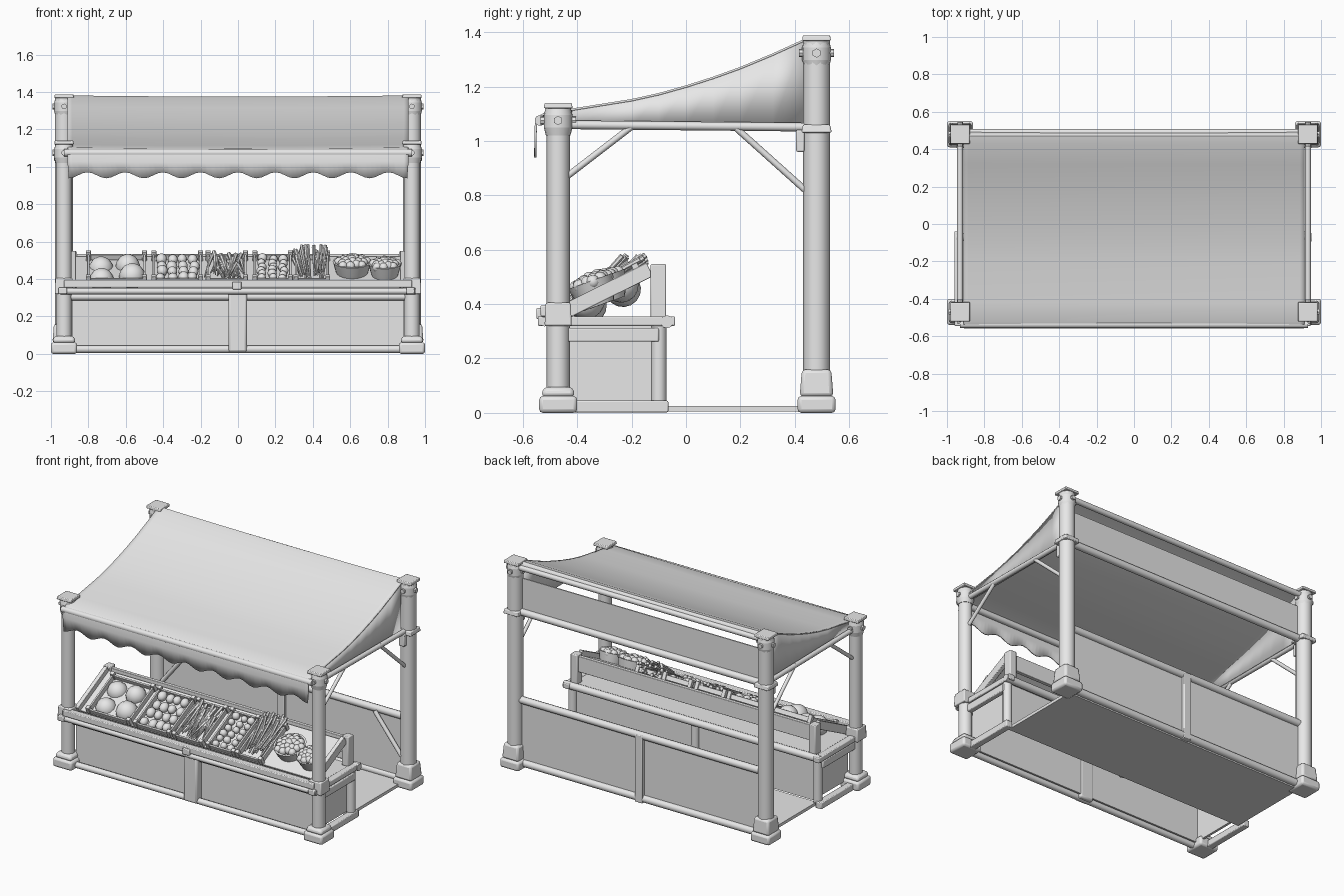
import bpy, bmesh, math, random
from mathutils import Vector, Matrix

random.seed(4)
if "Cube" in bpy.data.objects:
    bpy.data.objects.remove(bpy.data.objects["Cube"], do_unlink=True)

grey = bpy.data.materials.new("plain_grey")
grey.use_nodes = True
grey.diffuse_color = (0.8, 0.8, 0.8, 1)
grey.node_tree.nodes["Principled BSDF"].inputs["Base Color"].default_value = (0.8, 0.8, 0.8, 1)


def part(name, bm, bevel=0, thick=0):
    bmesh.ops.recalc_face_normals(bm, faces=bm.faces)
    me = bpy.data.meshes.new(name)
    bm.to_mesh(me)
    bm.free()
    me.materials.append(grey)
    me.shade_smooth()
    me.set_sharp_from_angle(angle=math.radians(40))
    ob = bpy.data.objects.new(name, me)
    bpy.context.scene.collection.objects.link(ob)
    if thick:
        m = ob.modifiers.new("thickness", 'SOLIDIFY')
        m.thickness, m.offset = thick, 0
    if bevel:
        m = ob.modifiers.new("bevel", 'BEVEL')
        m.width, m.segments = bevel, 2


def add_box(bm, lo, hi, M=Matrix()):
    lo, hi = Vector(lo), Vector(hi)
    S = Matrix.Diagonal((*(hi - lo), 1))
    bmesh.ops.create_cube(bm, size=1, matrix=M @ Matrix.Translation((lo + hi) / 2) @ S)


def add_rod(bm, p, q, r, r2=None, n=10):
    p, q = Vector(p), Vector(q)
    d = q - p
    M = Matrix.Translation((p + q) / 2) @ d.to_track_quat('Z', 'Y').to_matrix().to_4x4()
    bmesh.ops.create_cone(bm, cap_ends=True, segments=n, radius1=r,
                          radius2=r if r2 is None else r2, depth=d.length, matrix=M)


def add_block(bm, x, y, z0, z1, h0, h1):
    """Square tapered block with half widths h0 (bottom) and h1 (top)."""
    M = Matrix.Translation((x, y, (z0 + z1) / 2)) @ Matrix.Rotation(math.pi / 4, 4, 'Z')
    bmesh.ops.create_cone(bm, cap_ends=True, segments=4, radius1=h0 * math.sqrt(2),
                          radius2=h1 * math.sqrt(2), depth=z1 - z0, matrix=M)


def add_ball(bm, c, r, M=Matrix(), squash=1):
    bmesh.ops.create_uvsphere(bm, u_segments=12, v_segments=8, radius=r,
                              matrix=M @ Matrix.Translation(c) @ Matrix.Diagonal((1, squash, 1, 1)))


def add_sheet(bm, rows):
    grid = [[bm.verts.new(p) for p in row] for row in rows]
    for a, b in zip(grid, grid[1:]):
        for i in range(len(a) - 1):
            bm.faces.new((a[i], a[i + 1], b[i + 1], b[i]))


def rod(name, p, q, r):
    bm = bmesh.new()
    add_rod(bm, p, q, r)
    part(name, bm)


def box(name, lo, hi, bevel=0.005):
    bm = bmesh.new()
    add_box(bm, lo, hi)
    part(name, bm, bevel)


# Corner posts with feet, collars, heads, caps and pegs
for s, side in ((-1, "right"), (1, "left")):
    for end, y, top, r in (("front", -0.47, 1.14, 0.043), ("back", 0.48, 1.388, 0.05)):
        x = s * 0.93
        rod(f"{end}_{side}_post", (x, y, 0.02), (x, y, top - 0.02), r)
        bm = bmesh.new()
        foot = 0.095 if end == "front" else 0.16
        add_block(bm, x, y, 0, 0.062, 0.07, 0.07)
        add_block(bm, x, y, 0.06, foot, 0.062, 0.054)
        part(f"{end}_{side}_foot", bm, 0.014)
        bm = bmesh.new()
        for z0, z1, r0, r1 in ((0.12, 0.09, 0.045, 0.053), (0.09, 0.045, 0.053, 0.053), (0.045, 0.015, 0.053, 0.045)):
            add_rod(bm, (x, y, top - z0), (x, y, top - z1), r0, r1, 16)
        part(f"{end}_{side}_head", bm)
        bm = bmesh.new()
        add_block(bm, x, y, top - 0.02, top, 0.053, 0.05)
        part(f"{end}_{side}_cap", bm, 0.004)
        bm = bmesh.new()
        if end == "front":
            add_block(bm, x, y, 0.32, 0.405, 0.05, 0.046)
        else:
            add_block(bm, x, y, 1.03, 1.06, 0.056, 0.05)
        part(f"{end}_{side}_collar", bm, 0.006)
        bm = bmesh.new()
        z = top - 0.065
        add_rod(bm, (x, y - 0.065, z), (x, y + 0.065, z), 0.015, n=8)
        add_rod(bm, (x - 0.062, y, z), (x + 0.062, y, z), 0.017, n=6)
        part(f"{end}_{side}_pegs", bm)

    # Side rails and braces under the canopy
    x = s * 0.93
    rod(f"{side}_top_rail", (x, -0.5, 1.06), (x, 0.5, 1.05), 0.016)
    rod(f"{side}_front_brace", (x, -0.45, 0.86), (x, -0.19, 1.06), 0.012)
    rod(f"{side}_back_brace", (x, 0.46, 0.8), (x, 0.17, 1.06), 0.012)
    rod(f"{side}_fence_brace", (s * 0.9, 0.45, 0.2), (s * 0.7, 0.45, 0.45), 0.014)
    box(f"{side}_back_bracket", (x - 0.02, 0.405, 0.96), (x + 0.02, 0.435, 1.04))

    # Counter ends
    box(f"{side}_counter_beam", (x - 0.03, -0.545, 0.32), (x + 0.015, -0.04, 0.355))
    box(f"{side}_lower_beam", (x - 0.02, -0.47, 0.262), (x + 0.015, -0.1, 0.312))
    box(f"{side}_ground_beam", (x - 0.03, -0.5, 0.002), (x + 0.015, -0.065, 0.045))
    box(f"{side}_counter_panel", (s * 0.88 - 0.008, -0.45, 0.04), (s * 0.88 + 0.008, -0.1, 0.33), 0)
    rod(f"{side}_counter_leg", (s * 0.91, -0.1, 0.03), (s * 0.91, -0.1, 0.33), 0.029)
    box(f"{side}_tray_post", (s * 0.885 - 0.025, -0.13, 0.35), (s * 0.885 + 0.025, -0.073, 0.547))

# Canopy cloth with scalloped front edge
profile = [(0.5, 1.35), (0.47, 1.378), (0.43, 1.368), (0.32, 1.318), (0.2, 1.268), (0.1, 1.232),
           (0, 1.2), (-0.1, 1.172), (-0.2, 1.15), (-0.42, 1.115), (-0.52, 1.1), (-0.548, 1.085),
           (-0.552, 1.06), (-0.553, 1.03)]
cols = [i / 72 * 2 - 1 for i in range(73)]
rows = [[(u * 0.912, y, z - 0.006 * (1 - u * u)) for u in cols] for y, z in profile]
rows.append([(u * 0.905, -0.554, 0.955 + 0.016 * math.cos(u * math.pi * 9)) for u in cols])
bm = bmesh.new()
add_sheet(bm, rows)
part("canopy", bm, thick=0.008)

# Triangular side cloths
for s, side in ((-1, "right"), (1, "left")):
    edge = [(y, z) for y, z in profile if -0.45 < y < 0.45]
    bm = bmesh.new()
    add_sheet(bm, [[(s * 0.908, y, z) for y, z in edge], [(s * 0.908, y, 1.05) for y, z in edge]])
    part(f"{side}_side_cloth", bm, thick=0.006)

# Cross rails
rod("canopy_front_rail", (-0.93, -0.537, 1.075), (0.93, -0.537, 1.075), 0.02)
rod("canopy_back_rail", (-0.93, 0.49, 1.345), (0.93, 0.49, 1.345), 0.018)
rod("back_middle_rail", (-0.93, 0.48, 1.045), (0.93, 0.48, 1.045), 0.023)
box("back_cloth", (-0.91, 0.468, 1.035), (0.91, 0.476, 1.27), 0)

# Back fence and floor
rod("fence_top_rail", (-0.93, 0.48, 0.455), (0.93, 0.48, 0.455), 0.024)
rod("fence_bottom_rail", (-0.93, 0.48, 0.035), (0.93, 0.48, 0.035), 0.024)
box("fence_panel", (-0.9, 0.47, 0.03), (0.9, 0.48, 0.45), 0)
box("fence_middle_post", (-0.028, 0.45, 0.01), (0.028, 0.505, 0.465))
box("floor", (-0.9, -0.1, 0.005), (0.9, 0.47, 0.025), 0)

# Counter
box("counter_top", (-0.92, -0.49, 0.325), (0.92, -0.07, 0.35))
box("counter_front_edge", (-0.93, -0.535, 0.355), (0.93, -0.49, 0.395))
rod("counter_front_rail", (-0.95, -0.52, 0.335), (0.95, -0.52, 0.335), 0.017)
rod("counter_lower_rail", (-0.93, -0.47, 0.305), (0.93, -0.47, 0.305), 0.019)
rod("counter_back_rail", (-0.95, -0.07, 0.335), (0.95, -0.07, 0.335), 0.024)
rod("counter_base_rail", (-0.93, -0.48, 0.025), (0.93, -0.48, 0.025), 0.02)
box("counter_front_panel", (-0.88, -0.455, 0.03), (0.88, -0.443, 0.33), 0)
box("counter_back_panel", (-0.88, -0.108, 0.03), (0.88, -0.1, 0.33), 0)
box("counter_middle_post", (-0.052, -0.505, 0.01), (0.048, -0.44, 0.345), 0.012)
box("counter_bolt_block", (-0.03, -0.55, 0.345), (0.02, -0.52, 0.385))
rod("counter_back_leg", (0, -0.1, 0.02), (0, -0.1, 0.33), 0.028)

# Sloping display tray
slope = Matrix.Translation((0, -0.43, 0.36)) @ Matrix.Rotation(math.radians(26.5), 4, 'X')
bm = bmesh.new()
add_box(bm, (-0.88, 0, 0), (0.88, 0.34, 0.012), slope)
for s in (-1, 1):
    add_box(bm, (s * 0.88 - 0.014, -0.01, -0.01), (s * 0.88 + 0.014, 0.34, 0.045), slope)
part("display_tray", bm, 0.003)
box("tray_back_board", (-0.88, -0.115, 0.43), (0.88, -0.09, 0.535), 0.003)


# Slatted crates
def crate(name, x0, x1):
    bm = bmesh.new()
    for s in (0.0, 0.29):
        add_box(bm, (x0, s, 0.014), (x1, s + 0.012, 0.045), slope)
        for x in (x0, x1):
            add_box(bm, (x - 0.013, s - 0.005, 0.01), (x + 0.013, s + 0.02, 0.062), slope)
    for x in (x0, x1):
        add_box(bm, (x - 0.006, 0, 0.014), (x + 0.006, 0.3, 0.048), slope)
    part(name, bm, 0.002)


for name, x0, x1 in (("melon", -0.8, -0.5), ("potato", -0.45, -0.2), ("carrot", -0.16, 0.04),
                     ("onion", 0.09, 0.28), ("stalk", 0.31, 0.48)):
    crate(name + "_crate", x0, x1)


# Round produce laid in rows, sunk to a given centre height
def heap(name, x0, x1, r, h, squash=1):
    bm = bmesh.new()
    nx, ns = int((x1 - x0) / (2 * r)), int(0.29 / (2 * r * squash))
    for i in range(nx):
        for j in range(ns):
            c = (x0 + (i + 0.5) * (x1 - x0) / nx + random.uniform(-0.25, 0.25) * r,
                 0.01 + (j + 0.5) * 0.28 / ns, h + r * random.uniform(-0.2, 0.3))
            add_ball(bm, c, r * random.uniform(0.9, 1.08), slope, squash)
    part(name, bm)


heap("melons", -0.79, -0.51, 0.068, 0.008)
heap("potatoes", -0.44, -0.21, 0.028, 0.032, 1.2)
heap("onions", 0.1, 0.27, 0.024, 0.032)

# Carrots and tall stalks
bm = bmesh.new()
for i in range(40):
    x = random.uniform(-0.14, 0.02)
    a = slope @ Vector((x, random.uniform(0.14, 0.3), random.uniform(0.02, 0.06)))
    b = slope @ Vector((x + random.uniform(-0.05, 0.05), random.uniform(0.0, 0.08), random.uniform(0.02, 0.06)))
    add_rod(bm, a, b, 0.012, 0.003, 6)
part("carrots", bm)
bm = bmesh.new()
for i in range(45):
    u = random.uniform(-1, 1)
    a = (0.395 + u * 0.065, random.uniform(-0.42, -0.32), random.uniform(0.4, 0.45))
    b = (0.385 + u * 0.09, random.uniform(-0.24, -0.14), random.uniform(0.51, 0.585))
    add_rod(bm, a, b, 0.006, 0.01, 6)
part("stalks", bm)

# Round baskets of fruit
for name, x, y, z, r in (("large", 0.61, -0.29, 0.405, 0.1), ("small", 0.785, -0.32, 0.395, 0.085)):
    bm = bmesh.new()
    ring = [2 * math.pi * i / 20 for i in range(21)]
    shape = ((0.0, 0), (r * 0.7, 0), (r * 0.9, 0.045), (r, 0.085), (r * 1.04, 0.095), (r * 0.92, 0.095), (r * 0.8, 0.05))
    tilt = Matrix.Translation((x, y, z)) @ Matrix.Rotation(math.radians(20), 4, 'X')
    add_sheet(bm, [[tilt @ Vector((q * math.cos(a), q * math.sin(a), h)) for a in ring] for q, h in shape])
    bmesh.ops.remove_doubles(bm, verts=bm.verts, dist=0.0005)
    part(name + "_basket", bm)
    bm = bmesh.new()
    for i in range(22):
        d, a = r * 0.78 * math.sqrt(i / 21), i * 2.4
        add_ball(bm, (d * math.cos(a), d * math.sin(a), 0.105 - 0.02 * d / r), 0.025, tilt)
    part(name + "_basket_fruit", bm)
